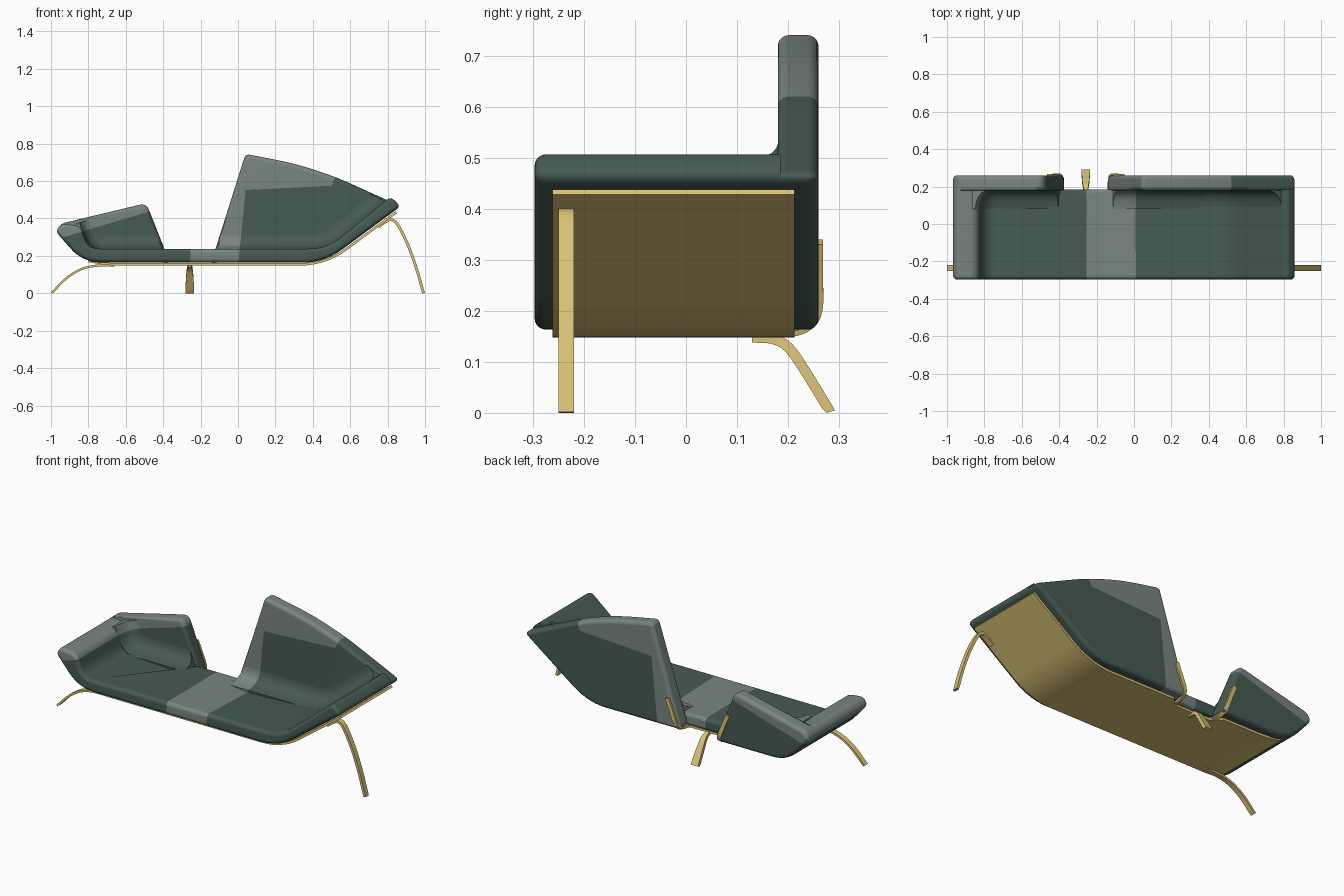
import bpy, bmesh, math
from mathutils import Vector

if "Cube" in bpy.data.objects:
    bpy.data.objects.remove(bpy.data.objects["Cube"])


def material(name, rgb):
    m = bpy.data.materials.new(name)
    m.diffuse_color = (*rgb, 1)
    m.use_nodes = True
    m.node_tree.nodes["Principled BSDF"].inputs["Base Color"].default_value = m.diffuse_color
    return m


DARK = material("dark green fabric", (0.062, 0.103, 0.086))
LIGHT = material("light grey green fabric", (0.19, 0.24, 0.215))
GOLD = material("brass", (0.70, 0.54, 0.18))


def rounded(pts, closed=True, n=7):
    """Round the corners of (x, z, distance) points."""
    out = []
    k = len(pts)
    for i, p in enumerate(pts):
        c, d = Vector(p[:2]), p[2]
        if d == 0 or (not closed and i in (0, k - 1)):
            out.append(c)
            continue
        a = c + (Vector(pts[i - 1][:2]) - c).normalized() * d
        b = c + (Vector(pts[(i + 1) % k][:2]) - c).normalized() * d
        for j in range(n + 1):
            t = j / n
            out.append(a * (1 - t) ** 2 + c * 2 * t * (1 - t) + b * t * t)
    return out


def finish(bm, name, mats, angle=40):
    bmesh.ops.recalc_face_normals(bm, faces=bm.faces[:])
    me = bpy.data.meshes.new(name)
    bm.to_mesh(me)
    bm.free()
    ob = bpy.data.objects.new(name, me)
    bpy.context.collection.objects.link(ob)
    for m in mats:
        me.materials.append(m)
    bpy.ops.object.select_all(action='DESELECT')
    ob.select_set(True)
    bpy.context.view_layer.objects.active = ob
    bpy.ops.object.shade_smooth_by_angle(angle=math.radians(angle))
    w = ob.modifiers.new("even shading", 'WEIGHTED_NORMAL')
    w.keep_sharp = True
    return ob


def extrude(poly, y0, y1):
    bm = bmesh.new()
    f = bm.faces.new([bm.verts.new((p.x, y0, p.y)) for p in poly])
    r = bmesh.ops.extrude_face_region(bm, geom=[f])
    vs = [v for v in r["geom"] if isinstance(v, bmesh.types.BMVert)]
    bmesh.ops.translate(bm, verts=vs, vec=(0, y1 - y0, 0))
    bmesh.ops.recalc_face_normals(bm, faces=bm.faces[:])
    return bm


def slice_mesh(bm, px, pz, nx, nz):
    bmesh.ops.bisect_plane(bm, geom=bm.verts[:] + bm.edges[:] + bm.faces[:],
                           plane_co=(px, 0, pz), plane_no=(nx, 0, nz), dist=1e-5)


def soften(bm, rule, width=0.022):
    """Round over the end edges (those not running along y) that pass the rule."""
    es = []
    for e in bm.edges:
        a, b = e.verts[0].co, e.verts[1].co
        m = (a + b) / 2
        if abs(a.y - b.y) < 1e-5 and rule(m.x, m.y, m.z):
            es.append(e)
    bmesh.ops.bevel(bm, geom=es, offset=width, segments=5, profile=0.5,
                    affect='EDGES', clamp_overlap=False)


# Colour seams: (point x, point z, normal x, normal z)
SEAMS = [(-0.255, 0.2, 1, 0), (0.01, 0.24, 1, -0.1), (-0.85, 0.325, -0.3, 1),
         (0, 0.55, -0.05, 1), (0.5, 0.57, 1, -0.4)]


def upholstery(bm, name):
    for seam in SEAMS:
        slice_mesh(bm, *seam)
    for f in bm.faces:
        c = f.calc_center_median()
        side = [(c.x - px) * nx + (c.z - pz) * nz > 0 for px, pz, nx, nz in SEAMS]
        strip = side[0] and not side[1]
        arm = c.x < -0.3 and side[2]
        top = c.x > -0.1 and side[3] and not side[4]
        f.material_index = int(strip or arm or top)
    return finish(bm, name, [DARK, LIGHT])


# Seat with both sloping ends
seat = rounded([(-0.83, 0.165, 0.1), (-0.38, 0.165, 0), (-0.12, 0.165, 0), (0.46, 0.163, 0.12),
                (0.87, 0.465, 0.03), (0.815, 0.517, 0.03), (0.475, 0.238, 0.1), (-0.12, 0.238, 0),
                (-0.38, 0.238, 0), (-0.80, 0.238, 0.06), (-0.84, 0.36, 0.035),
                (-0.945, 0.373, 0.024), (-0.975, 0.33, 0.025)])
bm = extrude(seat, -0.297, 0.185)
soften(bm, lambda x, y, z: y < 0 or -0.38 < x < -0.12)
upholstery(bm, "seat")

# Back panels
left = rounded([(-0.83, 0.165, 0.1), (-0.365, 0.165, 0.03), (-0.49, 0.482, 0.04),
                (-0.945, 0.373, 0.024), (-0.975, 0.33, 0.025)])
bm = extrude(left, 0.18, 0.26)
soften(bm, lambda x, y, z: y > 0.2 or (z > 0.24 and x > -0.86))
upholstery(bm, "low_back")

right = rounded([(-0.143, 0.165, 0.03), (0.46, 0.163, 0.12), (0.87, 0.465, 0.03),
                 (0.52, 0.624, 0.1), (0.3, 0.695, 0.1), (0.04, 0.745, 0.025)])
bm = extrude(right, 0.18, 0.26)
soften(bm, lambda x, y, z: y > 0.2 or (z > 0.24 and z > 0.2 + 0.8 * (x - 0.46)))
upholstery(bm, "high_back")


# Soft curve where the seat meets each back panel, its ends mitred to the panel outline
def cove(name, path, flip, start, end):
    section = [(0.21, -0.02), (0.21, 0.08), (0.181, 0.08), (0.177, 0.055), (0.168, 0.034),
               (0.15, 0.016), (0.12, 0.004), (0.08, -0.002), (0.08, -0.02)]
    bm = bmesh.new()
    rings = []
    last = len(path) - 1
    for i, p in enumerate(path):
        t = (path[min(i + 1, last)] - path[max(i - 1, 0)]).normalized()
        n = Vector((-t.y, t.x)) * flip
        ring = []
        for y, o in section:
            q = p + n * o
            if i in (0, last):
                px, pz, nx, nz = start if i == 0 else end
                m = Vector((nx, nz))
                q += t * ((Vector((px, pz)) - q).dot(m) / t.dot(m))
            ring.append(bm.verts.new((q.x, y, q.y)))
        rings.append(ring)
    k = len(section)
    for a, b in zip(rings, rings[1:]):
        for j in range(k):
            bm.faces.new((a[j], a[(j + 1) % k], b[(j + 1) % k], b[j]))
    bm.faces.new(rings[0])
    bm.faces.new(rings[-1])
    upholstery(bm, name)


cove("low_back_cove", rounded([(-0.40, 0.238, 0), (-0.80, 0.238, 0.08), (-0.84, 0.36, 0)], False),
     -1, (-0.376, 0.165, 0.317, 0.125), (-0.49, 0.465, -0.109, 0.455))
cove("high_back_cove", rounded([(-0.12, 0.238, 0), (0.475, 0.238, 0.1), (0.81, 0.513, 0)], False),
     1, (-0.134, 0.165, -0.58, 0.183), (0.52, 0.615, 0.159, 0.35))

# Brass tray under the seat, notched at the gap between the back panels
line = rounded([(-0.80, 0.166, 0), (-0.70, 0.149, 0.05), (0.47, 0.148, 0.14), (0.85, 0.428, 0)], False)
upper = []
for i, p in enumerate(line):
    t = (line[min(i + 1, len(line) - 1)] - line[max(i - 1, 0)]).normalized()
    upper.append(p + Vector((-t.y, t.x)) * 0.013)
bm = extrude(line + upper[::-1], -0.262, 0.213)
for x in (-0.42, -0.39, -0.36, -0.15, -0.12, -0.09):
    slice_mesh(bm, x, 0, 1, 0)
for v in bm.verts:
    d = abs(v.co.x + 0.255)
    if v.co.y > 0.2 and d < 0.15:
        v.co.y = 0.165 if d < 0.12 else 0.185
finish(bm, "under_tray", [GOLD])


# Flat brass bars swept along a smooth path
def bar(name, pts, side, w0, w1, thick):
    P = [Vector(p) for p in pts]
    P = [P[0] * 2 - P[1]] + P + [P[-1] * 2 - P[-2]]
    path = []
    for a, b, c, d in zip(P, P[1:], P[2:], P[3:]):
        for j in range(6):
            t = j / 6
            path.append(0.5 * (2 * b + (c - a) * t + (2 * a - 5 * b + 4 * c - d) * t * t
                               + (3 * b - a - 3 * c + d) * t ** 3))
    path.append(P[-2])
    bm = bmesh.new()
    rings = []
    for i, p in enumerate(path):
        t = (path[min(i + 1, len(path) - 1)] - path[max(i - 1, 0)]).normalized()
        s = Vector(side)
        s = (s - t * s.dot(t)).normalized()
        n = t.cross(s)
        w = w0 + (w1 - w0) * i / (len(path) - 1)
        ring = [p + s * (w / 2 * a) + n * (thick / 2 * b)
                for a, b in ((-1, -1), (1, -1), (1, 1), (-1, 1))]
        rings.append([bm.verts.new((q.x, q.y, max(q.z, 0))) for q in ring])
    for a, b in zip(rings, rings[1:]):
        for j in range(4):
            bm.faces.new((a[j], a[(j + 1) % 4], b[(j + 1) % 4], b[j]))
    bm.faces.new(rings[0])
    bm.faces.new(rings[-1])
    finish(bm, name, [GOLD])


# Legs
Y = -0.235
bar("left_leg", [(-0.66, Y, 0.149), (-0.76, Y, 0.147), (-0.84, Y, 0.128), (-0.92, Y, 0.078),
                 (-0.995, Y, 0.002)], (0, 1, 0), 0.03, 0.03, 0.012)
bar("right_leg", [(0.75, Y, 0.354), (0.79, Y, 0.382), (0.82, Y, 0.393), (0.855, Y, 0.365),
                  (0.91, Y, 0.255), (0.955, Y, 0.13), (0.992, Y, 0)],
    (0, 1, 0), 0.03, 0.03, 0.015)
bar("back_leg", [(-0.258, 0.13, 0.148), (-0.258, 0.17, 0.145), (-0.258, 0.20, 0.129),
                 (-0.258, 0.23, 0.088), (-0.258, 0.284, 0)], (1, 0, 0), 0.012, 0.048, 0.02)

# Braces from the tray up the rear of each panel
for s, name in ((-1, "low_back_brace"), (1, "high_back_brace")):
    path = [(0.128, 0.17, 0.157), (0.13, 0.218, 0.16), (0.134, 0.250, 0.178),
            (0.145, 0.263, 0.21), (0.168, 0.263, 0.27), (0.195, 0.263, 0.335)]
    bar(name, [(-0.258 + s * x, y, z) for x, y, z in path], (1, 0, -0.3 * s), 0.024, 0.024, 0.011)
